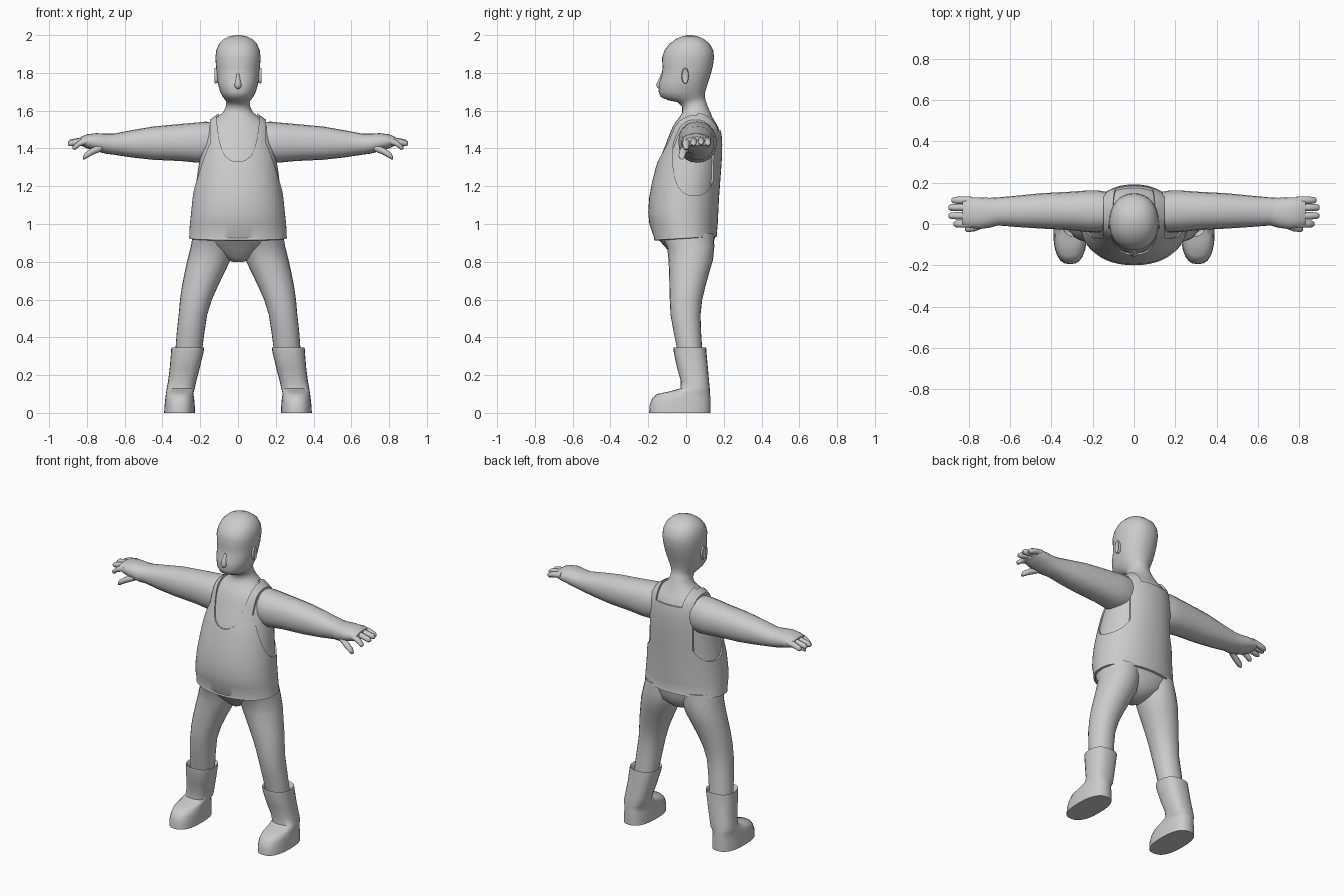
import bpy, bmesh, math
from mathutils import Vector

grey = bpy.data.materials.new("plain grey")
grey.diffuse_color = (0.6, 0.6, 0.6, 1)


def finish(ob, angle=40):
    bpy.ops.object.select_all(action='DESELECT')
    ob.select_set(True)
    bpy.context.view_layer.objects.active = ob
    for m in list(ob.modifiers):
        bpy.ops.object.modifier_apply(modifier=m.name)
    bpy.ops.object.shade_smooth_by_angle(angle=math.radians(angle))


def make(name, bm):
    bmesh.ops.recalc_face_normals(bm, faces=bm.faces)
    me = bpy.data.meshes.new(name)
    bm.to_mesh(me)
    bm.free()
    me.materials.append(grey)
    ob = bpy.data.objects.new(name, me)
    bpy.context.collection.objects.link(ob)
    return ob


def loft(name, rings, caps=True, mirror=False, angle=40, done=True):
    bm = bmesh.new()
    loops = [[bm.verts.new(p) for p in r] for r in rings]
    n = len(loops[0])
    for a, b in zip(loops, loops[1:]):
        for i in range(n):
            j = (i + 1) % n
            bm.faces.new((a[i], a[j], b[j], b[i]))
    if caps:
        bm.faces.new(loops[0])
        bm.faces.new(loops[-1])
    ob = make(name, bm)
    if mirror:
        ob.modifiers.new("Mirror", 'MIRROR')
    if done:
        finish(ob, angle)
    return ob


def oval(n, p):
    for i in range(n):
        t = 2 * math.pi * i / n
        c, s = math.cos(t), math.sin(t)
        yield (math.copysign(abs(c) ** (2 / p), c), math.copysign(abs(s) ** (2 / p), s))


def zring(z, x0, x1, y0, y1, n=24, p=2.2, tilt=0.0):
    """Level oval; tilt raises the back edge."""
    return [Vector(((x0 + x1) / 2 + (x1 - x0) / 2 * u, (y0 + y1) / 2 + (y1 - y0) / 2 * v, z + tilt * v))
            for u, v in oval(n, p)]


def xring(x, y0, y1, z0, z1, n=20, p=2.2):
    return [Vector((x, (y0 + y1) / 2 + (y1 - y0) / 2 * u, (z0 + z1) / 2 + (z1 - z0) / 2 * v))
            for u, v in oval(n, p)]


# Torso profile: height, half width, front, back
trunk = [(0.935, .25, -.16, .155), (1.0, .247, -.186, .16), (1.06, .24, -.192, .163), (1.14, .232, -.187, .167),
         (1.22, .221, -.172, .173), (1.30, .21, -.152, .179), (1.36, .2, -.133, .183), (1.42, .192, -.108, .184),
         (1.47, .184, -.09, .181), (1.51, .172, -.073, .172), (1.54, .145, -.055, .155), (1.565, .112, -.035, .14)]

# Body: pelvis, torso, neck and head in one skin
pelvis = [(.80, .03, -.04, .06), (.82, .075, -.065, .10), (.86, .16, -.095, .138), (.90, .215, -.13, .146)]
head = [(1.59, .08, -.02, .13), (1.62, .065, -.02, .116), (1.645, .062, -.045, .108), (1.655, .067, -.095, .104),
        (1.672, .08, -.133, .10), (1.70, .095, -.145, .102), (1.75, .108, -.141, .117), (1.79, .112, -.128, .13),
        (1.83, .116, -.124, .141), (1.88, .12, -.127, .149), (1.92, .115, -.114, .144), (1.955, .1, -.086, .125),
        (1.98, .074, -.052, .094), (1.994, .044, -.018, .06), (2.0, .012, .01, .03)]
loft("body", [zring(z, -w, w, f, b, 32, 2.15) for z, w, f, b in pelvis + trunk + head], angle=60)

# Nose and ears
loft("nose", [zring(z, -w, w, f, -.12, 10, 2) for z, w, f in
              [(1.80, .006, -.13), (1.76, .013, -.148), (1.735, .019, -.160), (1.72, .015, -.152), (1.712, .006, -.14)]],
     angle=60)
loft("ear", [xring(x, -.007 - a, -.002 + a, 1.785 - b, 1.785 + b, 14, 2) for x, a, b in
             [(.095, .012, .03), (.118, .017, .043), (.125, .014, .04), (.121, .008, .03)]], mirror=True)

# Vest: offset shell of the torso, cut for neck and arms
g = .008
shell = [(.925, .252, -.163, .158)] + trunk + [(1.59, .082, -.02, .13)]
vest = loft("vest", [zring(z + (g if z > 1.5 else 0), -w - g, w + g, f - g, b + g, 64, 2.15,
                           .010 if z < .94 else 0) for z, w, f, b in shell], caps=False, done=False)
solid = vest.modifiers.new("Thickness", 'SOLIDIFY')
solid.thickness, solid.offset = .012, -1


def prism(name, outline, axis, a, b):
    """Extrude a 2D outline along x or y."""
    def point(p, d):
        return Vector((d, p[0], p[1])) if axis == 'x' else Vector((p[0], d, p[1]))
    return loft(name, [[point(p, a) for p in outline], [point(p, b) for p in outline]], done=False)


half = [(.118, 1.7), (.113, 1.54), (.1, 1.45), (.087, 1.40), (.068, 1.36), (.04, 1.338), (.012, 1.33)]
scoop = half + [(-x, z) for x, z in reversed(half)]
back_neck = [(.118, 1.7), (.09, 1.495), (-.09, 1.495), (-.118, 1.7)]
armhole = [(.045 + .115 * u, 1.36 + .21 * v) for u, v in oval(32, 2.5)]
cutters = [prism("neck_cutter", scoop, 'y', -.5, .06), prism("back_neck_cutter", back_neck, 'y', .04, .5),
           prism("left_arm_cutter", armhole, 'x', .148, .5), prism("right_arm_cutter", armhole, 'x', -.5, -.148)]
for c in cutters:
    c.hide_render = True
    m = vest.modifiers.new("Cut", 'BOOLEAN')
    m.object, m.operation, m.solver = c, 'DIFFERENCE', 'EXACT'
finish(vest, 35)
for c in cutters:
    bpy.data.objects.remove(c)

# Arms with hands: x, front, back, bottom, top
arm = [(.10, -.03, .15, 1.34, 1.535), (.17, -.04, .162, 1.325, 1.542), (.22, -.04, .163, 1.325, 1.537),
       (.30, -.03, .157, 1.333, 1.53), (.45, -.022, .149, 1.34, 1.516), (.56, -.015, .138, 1.352, 1.497),
       (.66, -.007, .129, 1.367, 1.478), (.70, -.018, .127, 1.372, 1.478), (.75, -.025, .129, 1.385, 1.481),
       (.80, -.018, .13, 1.40, 1.475), (.83, -.008, .125, 1.415, 1.462)]
loft("arm", [xring(*r) for r in arm], mirror=True, angle=60)


def digit(name, path, r):
    """Tapered rounded finger along x."""
    rings = []
    for i, (x, y, z) in enumerate(path):
        k = r * (1, 1, .9, .45)[i]
        rings.append(xring(x, y - k, y + k, z - k, z + k, 10, 2))
    loft(name, rings, mirror=True, angle=60)


for i, (y, tip, drop) in enumerate([(.0, .875, .03), (.04, .90, .01), (.08, .90, .005), (.115, .885, .01)]):
    digit(f"finger_{i + 1}", [(.79, y, 1.445), (.84, y, 1.442 - drop / 2), (tip - .012, y, 1.437 - drop),
                              (tip, y, 1.434 - drop)], .018)
digit("thumb", [(.72, .005, 1.405), (.77, -.015, 1.385), (.81, -.022, 1.36), (.82, -.022, 1.35)], .02)

# Trouser legs: height, inner, outer, front, back
leg = [(.95, .02, .238, -.14, .147), (.88, .02, .25, -.1, .15), (.81, .04, .268, -.093, .143),
       (.75, .068, .281, -.09, .125), (.67, .107, .297, -.088, .103), (.60, .138, .307, -.086, .086),
       (.52, .163, .314, -.082, .077), (.43, .177, .324, -.066, .08), (.30, .194, .334, -.04, .088)]
loft("trouser_leg", [zring(z, i, o, f, b, 24, 2.1) for z, i, o, f, b in leg], mirror=True, angle=60)

# Boots with a rolled rim and a long rounded toe
boot = [(.31, .195, .34, -.045, .09), (.338, .188, .347, -.058, .1), (.345, .18, .353, -.066, .107),
        (.328, .181, .354, -.066, .108), (.24, .202, .361, -.048, .116), (.17, .22, .37, -.028, .122),
        (.13, .229, .377, -.03, .126), (.113, .234, .38, -.09, .127), (.10, .236, .382, -.155, .128),
        (.075, .232, .385, -.18, .129), (.04, .229, .389, -.193, .13), (0, .228, .391, -.195, .13)]
loft("boot", [zring(z, i, o, f, b, 24, 2.5) for z, i, o, f, b in boot], mirror=True, angle=50)
